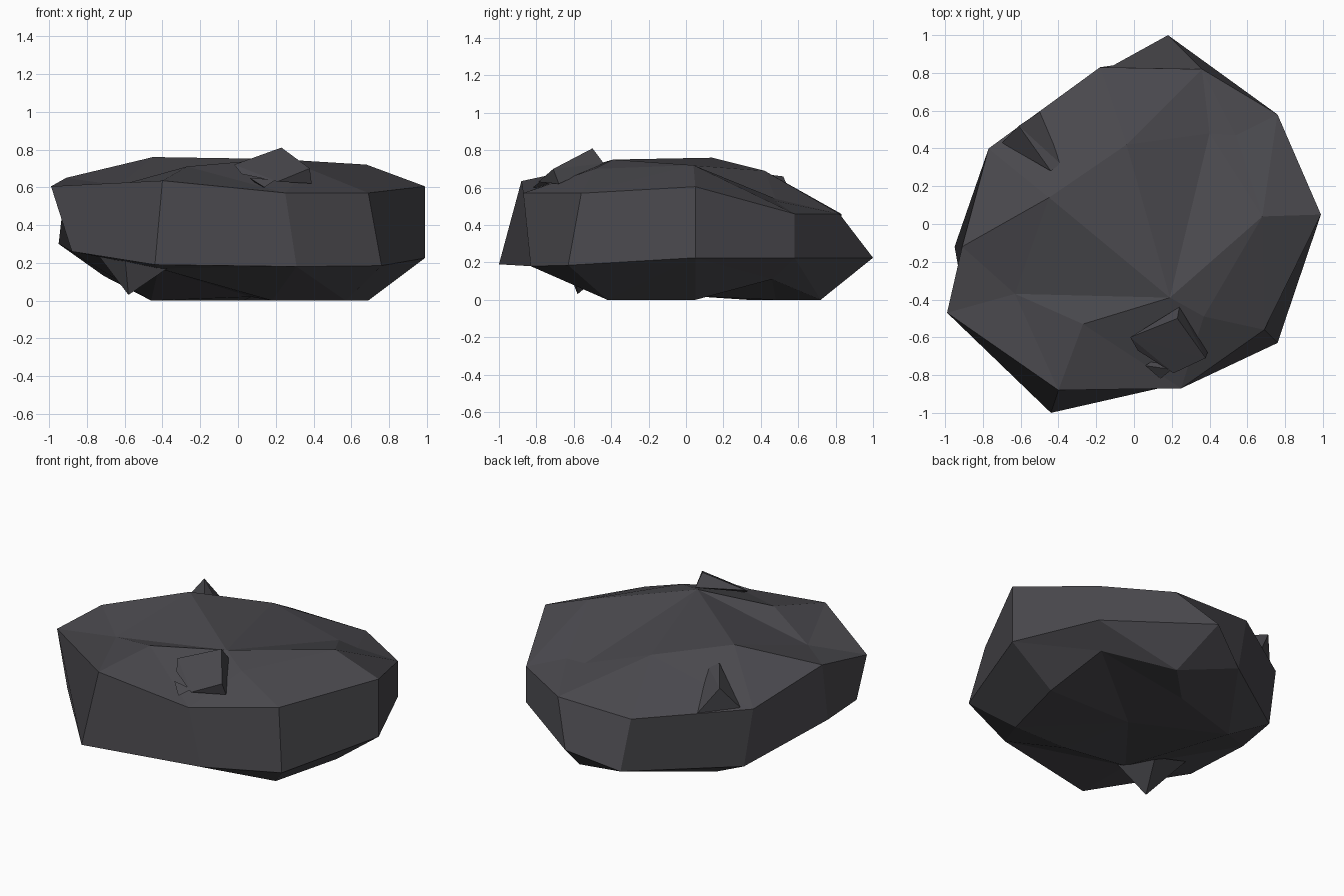
import bpy, bmesh
from mathutils import Vector
from mathutils.geometry import delaunay_2d_cdt

if "Cube" in bpy.data.objects:
    bpy.data.objects.remove(bpy.data.objects["Cube"])

stone = bpy.data.materials.new("dark grey stone")
stone.diffuse_color = (0.067, 0.065, 0.074, 1)
stone.use_nodes = True
stone.node_tree.nodes["Principled BSDF"].inputs["Base Color"].default_value = stone.diffuse_color


def finish(name, bm):
    bmesh.ops.recalc_face_normals(bm, faces=bm.faces)
    mesh = bpy.data.meshes.new(name)
    bm.to_mesh(mesh)
    bm.free()
    mesh.materials.append(stone)
    obj = bpy.data.objects.new(name, mesh)
    bpy.context.collection.objects.link(obj)


def shard(name, points):
    """Small angular chip: convex hull of a few corners."""
    bm = bmesh.new()
    verts = [bm.verts.new(p) for p in points]
    bmesh.ops.convex_hull(bm, input=verts)
    loose = [v for v in bm.verts if not v.link_faces]
    bmesh.ops.delete(bm, geom=loose, context='VERTS')
    finish(name, bm)


def cap(bm, ring, inner, ridges=()):
    """Facet the area inside a ring through inner points, keeping ridge lines."""
    verts = ring + [bm.verts.new(p) for p in inner]
    n = len(ring)
    edges = [(i, (i + 1) % n) for i in range(n)]
    edges += [(n + a, n + b) for a, b in ridges]
    flat = [Vector(v.co.xy) for v in verts]
    _, _, faces, orig, _, _ = delaunay_2d_cdt(flat, edges, [], 1, 1e-5)
    for f in faces:
        bm.faces.new([verts[orig[i][0]] for i in f])


# Main boulder: upper and lower rim, joined by wall facets
upper = [(-.99, -.47, .605), (-.40, -.88, .635), (.25, -.87, .57), (.69, -.56, .57),
         (.99, .05, .605), (.76, .58, .46), (.36, .82, .46), (-.18, .83, .46),
         (-.77, .40, .52), (-.91, -.12, .65)]
lower = [(-.88, -.52, .26), (-.44, -1.0, .19), (.31, -.83, .18), (.76, -.63, .185),
         (.99, .05, .225), (.76, .58, .225), (.18, 1.0, .225), (-.11, .84, .10),
         (-.71, .41, .13), (-.95, -.12, .30)]
bm = bmesh.new()
up = [bm.verts.new(p) for p in upper]
lo = [bm.verts.new(p) for p in lower]
for i in range(len(up)):
    j = (i + 1) % len(up)
    bm.faces.new((up[i], up[j], lo[j], lo[i]))

# Top facets, with ridges fanning from the first point
top = [(.19, -.39, .75), (-.45, .14, .76), (-.04, .42, .69), (.40, .48, .54),
       (.68, .04, .72), (-.63, -.37, .61), (-.27, -.53, .71), (.37, -.49, .70),
       (.54, .47, .53)]
cap(bm, up, top, [(0, k) for k in range(1, 8)])

# Underside facets
bottom = [(.64, .46, .11), (.69, .05, 0), (.27, .72, 0), (.03, .48, 0), (.07, .03, .02),
          (.57, -.42, 0), (-.46, .33, 0), (-.42, -.58, .17), (.18, -.42, 0)]
cap(bm, lo, bottom)
finish("boulder", bm)

# Chips sticking out of the boulder
shard("front_slab_chip", [(-.02, -.60, .72), (.23, -.50, .81), (.38, -.71, .70),
                          (.21, -.79, .63), (.24, -.44, .73), (.39, -.68, .62),
                          (.14, -.69, .66), (.02, -.67, .67)])
shard("front_small_chip", [(.06, -.75, .65), (.14, -.82, .60), (.20, -.77, .64),
                           (.12, -.71, .60)])
shard("back_left_chip", [(-.70, .43, .52), (-.49, .60, .48), (-.39, .32, .66),
                         (-.44, .28, .69), (-.61, .52, .66)])
shard("underside_spike", [(-.58, -.58, .03), (-.74, -.40, .24), (-.36, -.60, .18),
                          (-.50, -.40, .18), (-.60, -.66, .24)])
